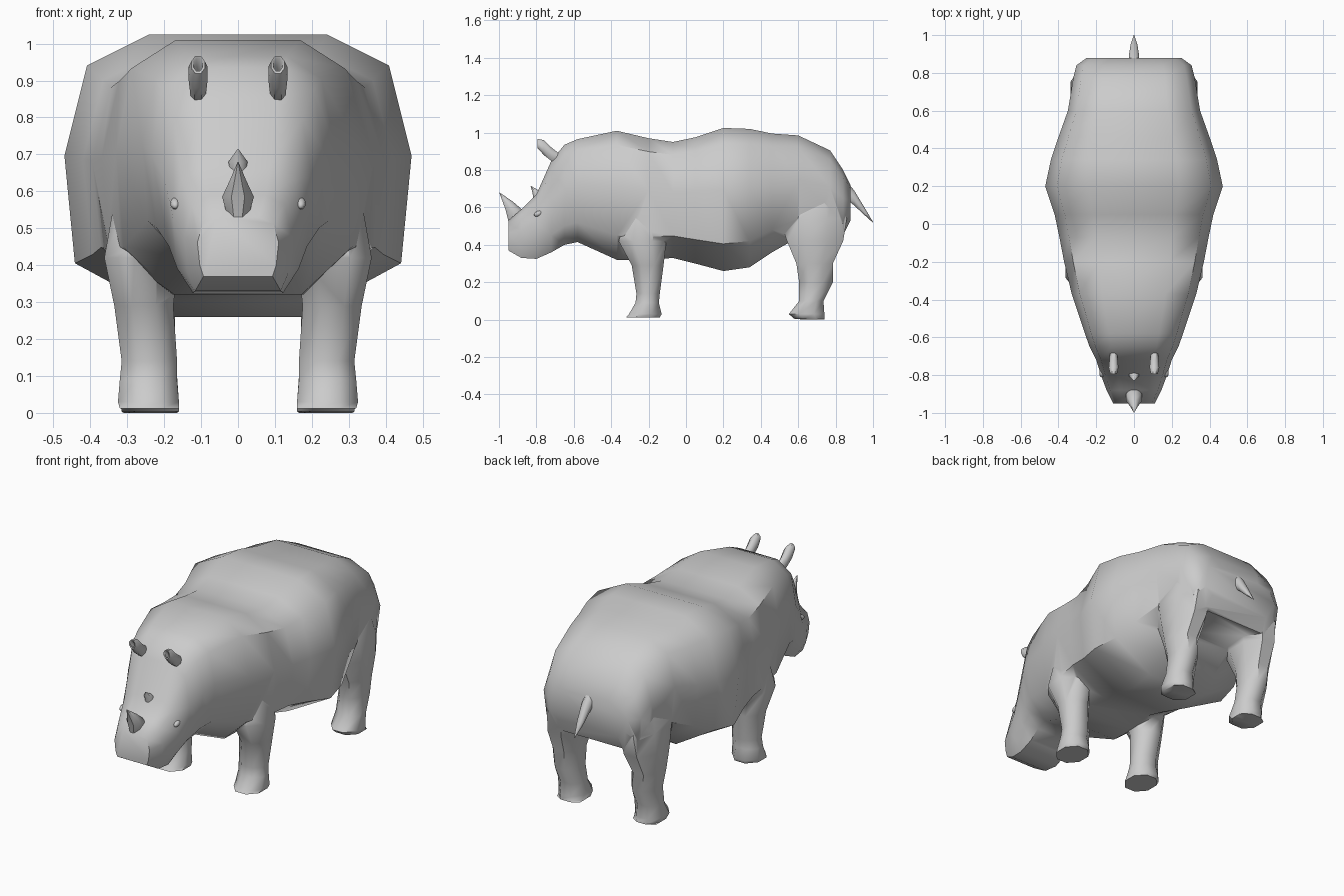
import bpy, bmesh
from math import pi, cos, sin, radians


def ring(c, a, b, flat, n=8):
    """Polygon ring about c: horizontal (a along x, b along y) or upright (a along x, b along z)."""
    k = 1 / cos(pi / n)
    pts = []
    for i in range(n):
        t = 2 * pi * (i + 0.5) / n
        u, v = a * k * cos(t), b * k * sin(t)
        pts.append((c[0] + u, c[1] + v, c[2]) if flat else (c[0] + u, c[1], c[2] + v))
    return pts


def loft(name, rings, angle=50):
    """Skin a list of equal-sized rings into a closed solid."""
    bm = bmesh.new()
    loops = [[bm.verts.new(p) for p in r] for r in rings]
    n = len(loops[0])
    for r0, r1 in zip(loops, loops[1:]):
        for i in range(n):
            j = (i + 1) % n
            bm.faces.new((r0[i], r0[j], r1[j], r1[i]))
    bm.faces.new(loops[0])
    bm.faces.new(loops[-1])
    bmesh.ops.recalc_face_normals(bm, faces=bm.faces)
    me = bpy.data.meshes.new(name)
    bm.to_mesh(me)
    bm.free()
    ob = bpy.data.objects.new(name, me)
    bpy.context.collection.objects.link(ob)
    smooth(ob, angle)
    return ob


def smooth(ob, angle):
    bpy.ops.object.select_all(action='DESELECT')
    bpy.context.view_layer.objects.active = ob
    ob.select_set(True)
    bpy.ops.object.shade_smooth_by_angle(angle=radians(angle))


# Body and head: stations of y, bottom, top, half width, bottom width factor
stations = [
    (-0.95, 0.37, 0.53, 0.11, 0.85), (-0.88, 0.33, 0.59, 0.145, 0.80),
    (-0.80, 0.325, 0.67, 0.175, 0.70), (-0.72, 0.36, 0.85, 0.20, 0.60),
    (-0.65, 0.40, 0.935, 0.235, 0.55), (-0.58, 0.415, 0.965, 0.26, 0.52),
    (-0.37, 0.32, 1.01, 0.33, 0.52), (-0.20, 0.32, 0.97, 0.37, 0.48),
    (-0.07, 0.33, 0.95, 0.395, 0.40), (0.05, 0.30, 0.975, 0.42, 0.38),
    (0.20, 0.26, 1.025, 0.47, 0.37), (0.34, 0.28, 1.02, 0.44, 0.40),
    (0.46, 0.36, 0.995, 0.40, 0.45), (0.60, 0.44, 0.985, 0.35, 0.50),
    (0.77, 0.45, 0.905, 0.322, 0.65), (0.84, 0.45, 0.80, 0.305, 0.70),
    (0.88, 0.53, 0.72, 0.25, 0.75)]
rings = []
for y, lo, hi, w, wb in stations:
    h = hi - lo
    half = [(0.51 * w, hi), (0.87 * w, hi - 0.11 * h), (w, lo + 0.57 * h),
            (0.94 * w, lo + 0.19 * h), (wb * w, lo)]
    rings.append([(x, y, z) for x, z in half] + [(-x, y, z) for x, z in reversed(half)])
body = loft("body", rings)

# Legs: z, x range, y range
front_leg = [(0.012, 0.16, 0.32, -0.32, -0.14), (0.03, 0.16, 0.325, -0.305, -0.13),
             (0.09, 0.165, 0.32, -0.27, -0.145), (0.14, 0.165, 0.315, -0.265, -0.14),
             (0.29, 0.175, 0.335, -0.29, -0.12), (0.42, 0.16, 0.362, -0.36, -0.105),
             (0.60, 0.18, 0.33, -0.31, -0.14)]
hind_leg = [(0.0, 0.165, 0.31, 0.65, 0.74), (0.004, 0.16, 0.315, 0.58, 0.74),
            (0.03, 0.16, 0.32, 0.55, 0.74), (0.10, 0.165, 0.315, 0.605, 0.735),
            (0.20, 0.17, 0.315, 0.605, 0.785), (0.30, 0.17, 0.33, 0.59, 0.785),
            (0.42, 0.14, 0.337, 0.54, 0.84), (0.54, 0.12, 0.334, 0.50, 0.86),
            (0.70, 0.14, 0.30, 0.56, 0.80)]
for name, prof in (("front_leg", front_leg), ("hind_leg", hind_leg)):
    for s in (-1, 1):
        leg = loft(name, [ring((s * (x0 + x1) / 2, (y0 + y1) / 2, z),
                               (x1 - x0) / 2, (y1 - y0) / 2, True)
                          for z, x0, x1, y0, y1 in prof])
        # Merge the leg into the body as one skin
        mod = body.modifiers.new(name, 'BOOLEAN')
        mod.operation = 'UNION'
        mod.solver = 'EXACT'
        mod.object = leg
        bpy.context.view_layer.objects.active = body
        bpy.ops.object.modifier_apply(modifier=mod.name)
        bpy.data.objects.remove(leg)
smooth(body, 80)

# Ears (scooped at the front) and eyes
for s in (-1, 1):
    x = s * 0.108
    ear = [(-0.66, 0.85, 0.018, 0.025), (-0.72, 0.885, 0.022, 0.036),
           (-0.76, 0.92, 0.026, 0.04), (-0.795, 0.943, 0.018, 0.024),
           (-0.793, 0.943, 0.012, 0.017), (-0.75, 0.91, 0.008, 0.014)]
    loft("ear", [ring((x, y, z), a, b, False) for y, z, a, b in ear])
    bpy.ops.mesh.primitive_uv_sphere_add(segments=10, ring_count=6, location=(s * 0.17, -0.79, 0.567),
                                         rotation=(radians(25), 0, 0))
    eye = bpy.context.object
    eye.name = "eye"
    eye.scale = (0.014, 0.024, 0.014)
    smooth(eye, 60)

# Horns
loft("nose_horn", [ring((0, y, z), a, b, True) for z, y, a, b in (
    (0.53, -0.905, 0.028, 0.045), (0.585, -0.918, 0.043, 0.046),
    (0.63, -0.952, 0.022, 0.028), (0.68, -0.998, 0.001, 0.001))])
loft("brow_horn", [ring((0, y, z), a, b, True) for z, y, a, b in (
    (0.64, -0.79, 0.018, 0.025), (0.68, -0.795, 0.026, 0.026),
    (0.715, -0.83, 0.001, 0.001))])

# Tail
loft("tail", [ring((0, y, z), a, b, False) for y, z, a, b in (
    (0.85, 0.70, 0.028, 0.05), (0.90, 0.65, 0.026, 0.04),
    (0.95, 0.585, 0.018, 0.022), (1.0, 0.52, 0.002, 0.002))])
